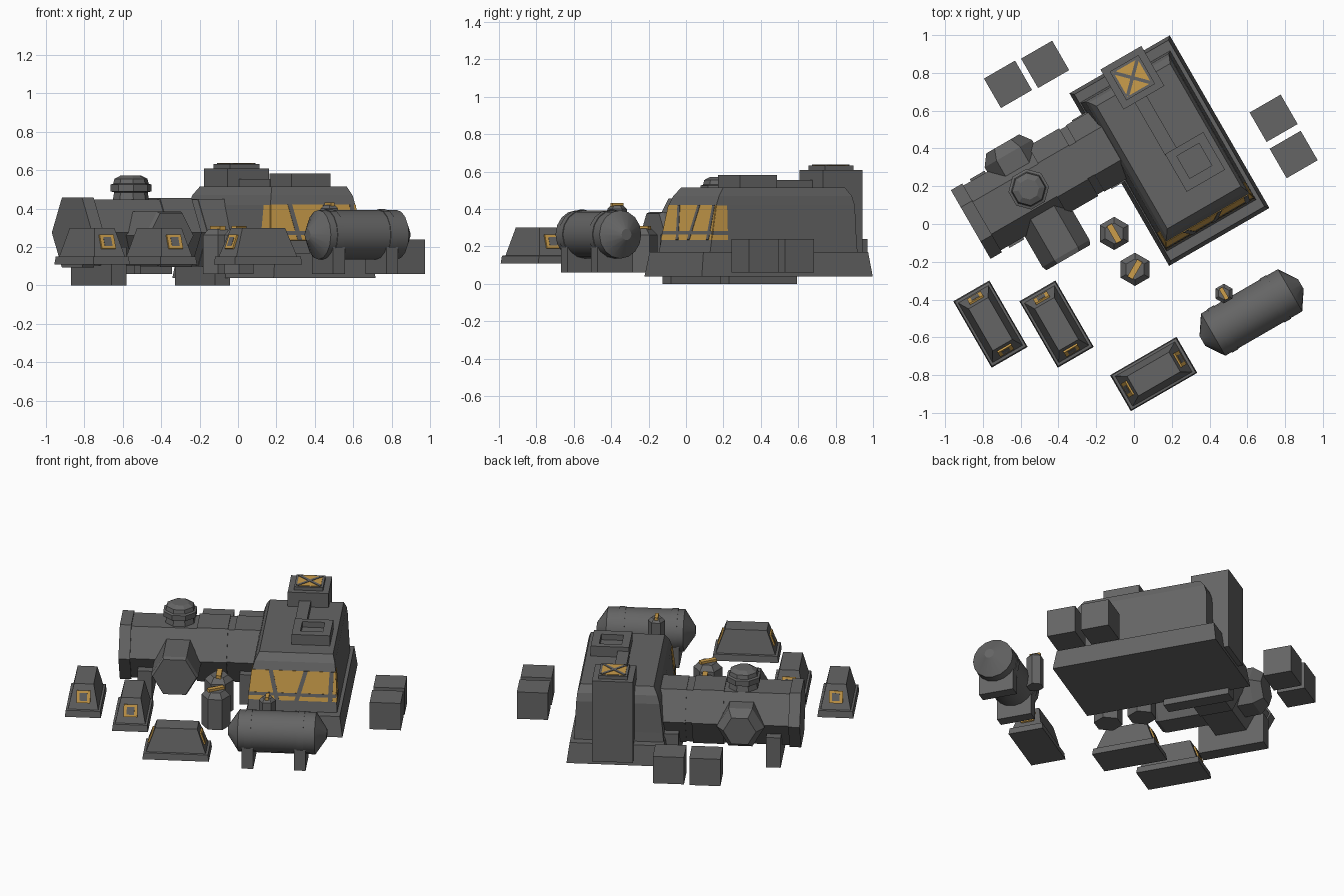
import bpy, bmesh, math
from mathutils import Matrix, Vector

if "Cube" in bpy.data.objects:
    bpy.data.objects.remove(bpy.data.objects["Cube"])

ROT = Matrix.Rotation(math.radians(30), 3, 'Z')   # whole outpost is turned 30 degrees


def material(name, col):
    m = bpy.data.materials.new(name)
    m.diffuse_color = (*col, 1)
    m.use_nodes = True
    m.node_tree.nodes["Principled BSDF"].inputs["Base Color"].default_value = m.diffuse_color
    return m


GRAY = material("dark_gray", (0.13, 0.13, 0.13))
GOLD = material("gold", (0.60, 0.34, 0.07))


def loft(name, rings, mat=GRAY, smooth=False):
    """Skin a list of equal-length rings and cap both ends."""
    bm = bmesh.new()
    vs = [[bm.verts.new(ROT @ Vector(p)) for p in r] for r in rings]
    n = len(rings[0])
    for a, b in zip(vs, vs[1:]):
        for i in range(n):
            j = (i + 1) % n
            bm.faces.new((a[i], a[j], b[j], b[i]))
    bm.faces.new(vs[0][::-1])
    bm.faces.new(vs[-1])
    bmesh.ops.recalc_face_normals(bm, faces=bm.faces)
    me = bpy.data.meshes.new(name)
    bm.to_mesh(me)
    bm.free()
    me.materials.append(mat)
    ob = bpy.data.objects.new(name, me)
    bpy.context.collection.objects.link(ob)
    if smooth:
        bpy.ops.object.select_all(action='DESELECT')
        ob.select_set(True)
        bpy.context.view_layer.objects.active = ob
        bpy.ops.object.shade_smooth_by_angle(angle=math.radians(32))
    return ob


def rect(u, v, hu, hv, z, rot=0):
    c, s = math.cos(math.radians(rot)), math.sin(math.radians(rot))
    return [(u + a * hu * c - b * hv * s, v + a * hu * s + b * hv * c, z)
            for a, b in ((-1, -1), (1, -1), (1, 1), (-1, 1))]


def span(u0, u1, v0, v1, z):
    return [(u0, v0, z), (u1, v0, z), (u1, v1, z), (u0, v1, z)]


def box(name, u0, u1, v0, v1, z0, z1, mat=GRAY):
    return loft(name, [span(u0, u1, v0, v1, z0), span(u0, u1, v0, v1, z1)], mat)


def ngon(axis, pos, a, b, r, n, phase=0):
    """Regular ring around axis at pos; a, b are the centre on the other two axes."""
    out = []
    for i in range(n):
        t = phase + 2 * math.pi * i / n
        p, q = a + r * math.cos(t), b + r * math.sin(t)
        out.append({'u': (pos, p, q), 'v': (p, pos, q), 'z': (p, q, pos)}[axis])
    return out


def turned(name, axis, a, b, n, profile, phase=0, mat=GRAY, smooth=False):
    return loft(name, [ngon(axis, p, a, b, r, n, phase) for p, r in profile], mat, smooth)


def plate(name, quad, out, t, mat):
    """Thin plate on a quad, pushed outward along out."""
    o = Vector(out).normalized() * t
    return loft(name, [[Vector(p) - o * 0.5 for p in quad], [Vector(p) + o for p in quad]], mat)


# ---- main building: plinth and tapered hull
loft("plinth", [span(0.05, 0.663, -0.285, 0.77, 0.04), span(0.07, 0.645, -0.265, 0.752, 0.17)])
loft("main_hull", [span(0.075, 0.625, -0.215, 0.70, 0.15), span(0.08, 0.62, -0.2, 0.695, 0.23),
                   span(0.10, 0.61, -0.165, 0.69, 0.42), span(0.115, 0.605, -0.145, 0.675, 0.47),
                   span(0.14, 0.59, -0.11, 0.64, 0.515)])


# ---- front window band with slanted bars
def edge(k, z):          # hull lines between z 0.23 and 0.42: left, right, front
    t = (z - 0.23) / 0.19
    return {'l': 0.08 + 0.02 * t, 'r': 0.62 - 0.01 * t, 'f': -0.2 + 0.035 * t}[k]


def front(s, z):         # s runs 0..1 across the front
    l, r = edge('l', z), edge('r', z)
    return (l + (r - l) * s, edge('f', z), z)


FN = (0, -1, 0.18)
plate("front_window", [front(0, .235), front(1, .235), front(1, .42), front(0, .42)], FN, 0.003, GOLD)
plate("window_sill_bar", [front(0, .262), front(1, .262), front(1, .282), front(0, .282)], FN, 0.005, GRAY)
for i, (b, t) in enumerate(((.30, .20), (.52, .62), (.90, .93))):
    plate(f"window_bar_{i}", [front(b, .235), front(b + .05, .235),
                              front(t + .05, .42), front(t, .42)], FN, 0.005, GRAY)
for k, sg in (('l', -1), ('r', 1)):
    def side(d, z):
        return (edge(k, z), edge('f', z) * (1 - d) + -0.1 * d, z)
    plate("side_window_" + k, [side(0, .235), side(1, .235), side(1, .42), side(0, .42)],
          (sg, 0, 0.08), 0.003, GOLD)
    plate("side_window_bar_" + k, [side(0, .262), side(1, .262), side(1, .282), side(0, .282)],
          (sg, 0, 0.08), 0.005, GRAY)

# ---- rear tower with gold skylight
box("tower", 0.255, 0.505, 0.553, 0.797, 0.07, 0.61)
box("tower_lid", 0.292, 0.468, 0.587, 0.763, 0.60, 0.632)
loft("skylight", [rect(0.38, 0.675, 0.073, 0.073, z) for z in (0.63, 0.635)], GOLD)
for a in (45, -45):
    loft("skylight_bar", [rect(0.38, 0.675, 0.101, 0.009, z, a) for z in (0.63, 0.638)])

# ---- roof conduit and vent frame
box("roof_conduit", 0.325, 0.397, 0.23, 0.56, 0.50, 0.555)
loft("roof_vent", [rect(0.444, 0.123, 0.117, 0.115, 0.50), rect(0.444, 0.123, 0.117, 0.115, 0.582),
                   rect(0.444, 0.13, 0.068, 0.068, 0.582), rect(0.444, 0.13, 0.068, 0.068, 0.545)])

# ---- hexagonal passage tube with collars and feet
AX, AZ = 0.43, 0.275
turned("passage_tube", 'u', AX, AZ, 6, [(-0.74, 0.198), (0.15, 0.198)])
for i, (a, b, r) in enumerate(((-0.75, -0.68, 0.21), (-0.28, -0.09, 0.207), (-0.05, 0.13, 0.203))):
    turned(f"tube_collar_{i}", 'u', AX, AZ, 6, [(a, r), (b, r)])
for i, u in enumerate((-0.589, 0.035)):
    box(f"tube_foot_{i}", u - 0.045, u + 0.045, 0.22, 0.64, 0, 0.2)

# ---- side airlocks and top hatch on the tube
turned("front_airlock", 'v', -0.39, 0.26, 6, [(0.4, 0.144), (0.045, 0.144), (0.02, 0.134)])
turned("rear_airlock", 'v', -0.39, 0.27, 6, [(0.45, 0.145), (0.655, 0.145), (0.715, 0.10)])
turned("top_hatch", 'z', -0.391, 0.438, 8, [(0.42, 0.10), (0.485, 0.088), (0.49, 0.108), (0.525, 0.108),
                                            (0.53, 0.093), (0.555, 0.087), (0.572, 0.055)],
       phase=math.pi / 8)

# ---- storage crates
for i, (u, v) in enumerate(((-0.208, 0.974), (0.015, 0.967), (0.92, 0.115), (0.916, -0.104))):
    box(f"crate_{i}", u - 0.095, u + 0.095, v - 0.09, v + 0.09, 0.06, 0.24)


# ---- three tapered huts with a gold door frame at each end
def hut(i, u, v, along_u):
    def R(hs, hl, z):
        return rect(u, v, hs, hl, z, 90 if along_u else 0)

    def P(s, l, z):
        return (u - l, v + s, z) if along_u else (u + s, v + l, z)
    loft(f"hut_{i}", [R(.11, .203, .108), R(.105, .197, .15), R(.092, .182, .152), R(.06, .128, .30)])
    for sg in (-1, 1):
        def quad(w, z0, z1):
            return [P(a * w, sg * (0.184 - (z - 0.15) * 0.36), z)
                    for a, z in ((-1, z0), (1, z0), (1, z1), (-1, z1))]
        out = Vector(P(0, sg, 0.36)) - Vector((u, v, 0))
        plate(f"hut_door_frame_{i}", quad(0.042, 0.19, 0.262), out, 0.008, GOLD)
        plate(f"hut_door_{i}", quad(0.023, 0.203, 0.248), out, 0.0095, GRAY)


hut(0, -0.923, -0.079, False)
hut(1, -0.62, -0.254, False)
hut(2, -0.307, -0.74, True)

# ---- hexagonal canisters with gold handles
for i, (x, y, a) in enumerate(((-0.105, -0.05, 90), (0.005, -0.24, 30))):
    c = ROT.inverted() @ Vector((x, y, 0))
    turned(f"canister_{i}", 'z', c.x, c.y, 6, [(0.06, 0.088), (0.262, 0.088), (0.295, 0.055)])
    loft(f"canister_handle_{i}", [rect(c.x, c.y, 0.052, 0.016, z, a) for z in (0.285, 0.31)], GOLD)

# ---- storage tank with bands, saddles and valve
TV, TZ = -0.717, 0.264
turned("tank", 'u', TV, TZ, 16, [(0.004, 0.03), (0.07, 0.129), (0.54, 0.129), (0.606, 0.03)], smooth=True)
for i, u in enumerate((0.13, 0.45)):
    turned(f"tank_band_{i}", 'u', TV, TZ, 16, [(u - 0.02, 0.133), (u + 0.02, 0.133)], smooth=True)
    box(f"tank_saddle_{i}", u - 0.035, u + 0.035, TV - 0.11, TV + 0.11, 0.06, 0.22)
turned("tank_valve", 'z', 0.228, -0.557, 6, [(0.20, 0.052), (0.40, 0.052), (0.42, 0.032)])
loft("valve_handle", [rect(0.228, -0.557, 0.034, 0.011, z, 90) for z in (0.41, 0.432)], GOLD)
